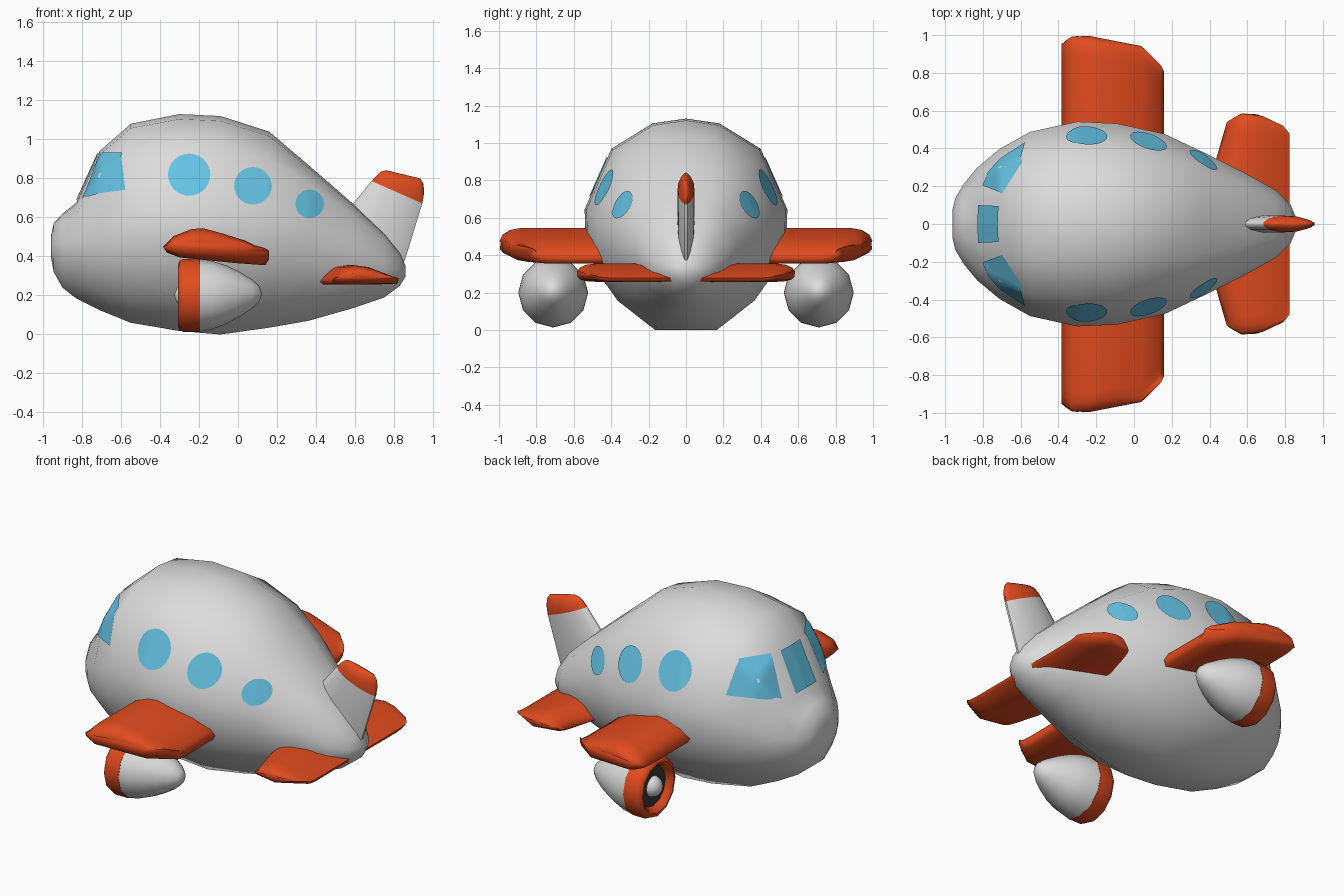
import bpy, bmesh, math
from mathutils import Vector
from mathutils.bvhtree import BVHTree

if "Cube" in bpy.data.objects:
    bpy.data.objects.remove(bpy.data.objects["Cube"])


def material(name, col):
    m = bpy.data.materials.new(name)
    m.diffuse_color = (*col, 1)
    m.use_nodes = True
    m.node_tree.nodes["Principled BSDF"].inputs["Base Color"].default_value = m.diffuse_color
    return m


GREY = material("light_grey", (0.72, 0.72, 0.72))
RED = material("orange_red", (0.75, 0.07, 0.013))
BLUE = material("window_blue", (0.13, 0.55, 0.78))
DARK = material("dark_grey", (0.04, 0.04, 0.045))


def finish(bm, name, mats, angle=50):
    me = bpy.data.meshes.new(name)
    bm.to_mesh(me)
    bm.free()
    ob = bpy.data.objects.new(name, me)
    bpy.context.collection.objects.link(ob)
    for m in mats:
        me.materials.append(m)
    bpy.ops.object.select_all(action='DESELECT')
    ob.select_set(True)
    bpy.context.view_layer.objects.active = ob
    bpy.ops.object.shade_smooth_by_angle(angle=math.radians(angle))
    return ob


def loft(sections, mat_of=lambda i: 0):
    """Skin closed sections in order; mat_of gives the material per band."""
    bm = bmesh.new()
    rings = [[bm.verts.new(p) for p in s] for s in sections]
    n = len(rings[0])
    for i, (a, b) in enumerate(zip(rings, rings[1:])):
        for j in range(n):
            k = (j + 1) % n
            bm.faces.new((a[j], a[k], b[k], b[j])).material_index = mat_of(i)
    bm.faces.new(rings[0]).material_index = mat_of(0)
    bm.faces.new(rings[-1]).material_index = mat_of(len(rings) - 2)
    bmesh.ops.recalc_face_normals(bm, faces=bm.faces)
    return bm


def interp(x, pts):
    if x <= pts[0][0]:
        return pts[0][1]
    for (x0, y0), (x1, y1) in zip(pts, pts[1:]):
        if x <= x1:
            return y0 + (y1 - y0) * (x - x0) / (x1 - x0)
    return pts[-1][1]


# Fuselage: x, top z, bottom z, half width, widest z
STATIONS = [
    (-.96, .50, .40, .08, .45), (-.945, .57, .32, .14, .45), (-.90, .62, .24, .215, .45),
    (-.83, .675, .185, .30, .46), (-.71, .94, .125, .40, .50), (-.55, 1.08, .06, .49, .55),
    (-.30, 1.13, .018, .545, .58), (-.09, 1.12, 0, .535, .58), (.16, 1.04, .035, .48, .54),
    (.36, .87, .07, .385, .50), (.59, .67, .135, .27, .42), (.75, .52, .19, .18, .35),
    (.83, .42, .25, .10, .33), (.86, .35, .30, .03, .325)]
HALF = [18, 46, 84, 100, 118, 137, 162]
ANGLES = [0] + HALF + [360 - a for a in reversed(HALF)]


def body_section(x, top, bot, hw, zw):
    # squarer upper half around the windscreen and towards the tail
    sq = 0.85 if -.85 < x < -.5 else 0.78 if .3 < x < .8 else 0.95
    out = []
    for a in ANGLES:
        s, c = math.sin(math.radians(a)), math.cos(math.radians(a))
        p = sq if c > 0 else 1
        y = math.copysign(abs(s) ** p, s) * hw
        h = abs(c) ** p
        out.append((x, y, zw + h * (top - zw) if c > 0 else zw - h * (zw - bot)))
    # keep the lowest pair on the belly line
    return [(a, b, bot if z < bot + .055 * (zw - bot) else z) for a, b, z in out]


bm = loft([body_section(*s) for s in STATIONS])
bmesh.ops.triangulate(bm, faces=bm.faces)
bm.normal_update()
TREE = BVHTree.FromBMesh(bm)
finish(bm, "fuselage", [GREY], 80)


# Windows: thin patches laid on the fuselage skin
def patch(name, hit, n, m):
    bm = bmesh.new()
    grid, normal = [], Vector()
    for i in range(n + 1):
        row = []
        for j in range(m + 1):
            loc, nor = hit(i / n, j / m)
            normal += nor
            row.append(bm.verts.new(loc + nor * 0.006))
        grid.append(row)
    for i in range(n):
        for j in range(m):
            bm.faces.new((grid[i][j], grid[i + 1][j], grid[i + 1][j + 1], grid[i][j + 1]))
    bmesh.ops.remove_doubles(bm, verts=bm.verts, dist=0.0005)
    bm.normal_update()
    if sum((f.normal * f.calc_area() for f in bm.faces), Vector()).dot(normal) < 0:
        bmesh.ops.reverse_faces(bm, faces=bm.faces)
    finish(bm, name, [BLUE], 80)


def round_window(name, x, z, r, s):
    def hit(u, v):
        a = v * 2 * math.pi
        o = Vector((x + u * r * math.cos(a), s * 2, z + u * r * math.sin(a)))
        return TREE.ray_cast(o, Vector((0, -s, 0)))[:2]
    patch(name, hit, 7, 28)


def quad_window(name, corners):
    a, b, c, d = [Vector(p) for p in corners]
    patch(name, lambda u, v: TREE.find_nearest(a.lerp(b, u).lerp(d.lerp(c, u), v))[:2], 14, 14)


quad_window("windscreen_centre", [(-.825, -.10, .69), (-.825, .10, .69),
                                  (-.715, .095, .925), (-.715, -.095, .925)])


# Wings: airfoil (x, z) swept outward to a rounded tip
def wing(name, foil, root, tip, lead, mid, s):
    x0, x1 = min(p[0] for p in foil), max(p[0] for p in foil)

    def section(inset, shrink):
        pts = []
        for x, z in foil:
            y = root if inset is None else interp(x, tip) - inset
            px = x1 - (x1 - x) / (x1 - x0) * (x1 - lead(y))
            pts.append((px, s * y, mid + (z - mid) * shrink))
        return pts
    bm = loft([section(None, 1), section(.10, 1), section(.05, .9),
               section(.015, .65), section(0, .3)])
    finish(bm, name, [RED], 85)


WING = [(-.385, .45), (-.33, .505), (-.24, .54), (-.18, .545), (-.07, .515), (.04, .48),
        (.14, .425), (.158, .385), (.14, .355), (0, .365), (-.30, .395), (-.365, .42)]
WING_TIP = [(-.385, .95), (-.34, .99), (-.26, 1.0), (.05, .94), (.12, .88), (.158, .81)]
TAIL = [(.495, .27), (.52, .31), (.56, .345), (.61, .355), (.68, .345), (.79, .30),
        (.823, .278), (.815, .258), (.65, .257), (.51, .257)]
TAIL_TIP = [(.495, .54), (.555, .585), (.66, .58), (.79, .52), (.823, .48)]

# Engines: turned profiles (x, radius)
COWL = [(-.25, .12), (-.295, .137), (-.308, .155), (-.30, .178), (-.28, .187), (-.195, .187)]
POD = [(-.195, .185), (-.13, .175), (-.06, .15), (.01, .114), (.07, .076), (.108, .042), (.12, .012)]
HUB = [(-.22, .065), (-.27, .064), (-.295, .055), (-.314, .036), (-.325, .008)]
FAN = [(-.27, .123), (-.24, .115)]


def turned(name, profile, y, mat, n=12):
    rings = []
    for x, r in profile:
        zc = .20 + max(0, x + .195) * .03
        rings.append([(x, y + r * math.cos(k * 2 * math.pi / n),
                       zc + r * math.sin(k * 2 * math.pi / n)) for k in range(n)])
    finish(loft(rings), name, [mat], 50)


for s, side in ((-1, "right"), (1, "left")):
    for i, (x, z, r) in enumerate([(-.25, .817, .108), (.075, .76, .096), (.365, .668, .073)]):
        round_window(f"window_{side}_{i + 1}", x, z, r, s)
    quad_window(f"windscreen_{side}", [(-.785, s * .20, .685), (-.575, s * .43, .74),
                                       (-.585, s * .32, .925), (-.70, s * .165, .935)])
    wing(f"wing_{side}", WING, .3, WING_TIP, lambda y: -.385, .45, s)
    wing(f"tailplane_{side}", TAIL, .04, TAIL_TIP, lambda y: .335 + .29 * y, .295, s)
    turned(f"engine_cowl_{side}", COWL, s * .71, RED)
    turned(f"engine_pod_{side}", POD, s * .71, GREY)
    turned(f"engine_fan_{side}", FAN, s * .71, DARK)
    turned(f"engine_hub_{side}", HUB, s * .71, GREY)

# Tail fin: leading x, z, trailing x, z, half thickness; red above the third station
FIN = [(.50, .56, .78, .30, .045), (.59, .67, .855, .38, .045), (.685, .787, .945, .672, .045),
       (.71, .815, .955, .73, .042), (.735, .835, .95, .775, .028), (.76, .842, .935, .80, .010)]
LENS = [(0, .2), (.1, .65), (.35, 1), (.65, .9), (.9, .5), (1, .15)]


def fin_section(xl, zl, xt, zt, h):
    side = [(xl + (xt - xl) * u, h * t, zl + (zt - zl) * u) for u, t in LENS]
    return side + [(x, -y, z) for x, y, z in reversed(side)]


finish(loft([fin_section(*f) for f in FIN], lambda i: int(i >= 2)), "tail_fin", [GREY, RED], 60)
